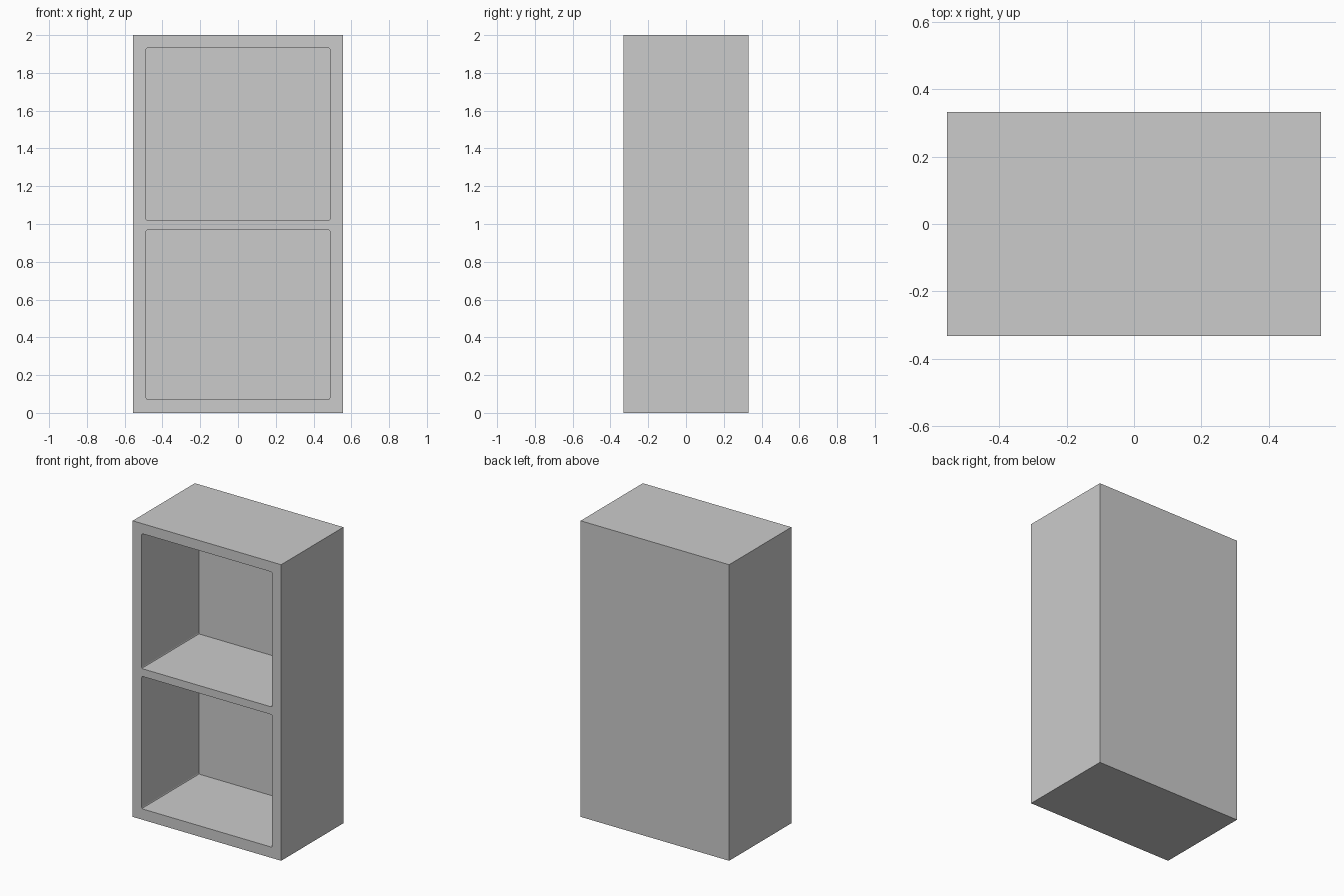
import bpy, bmesh

if "Cube" in bpy.data.objects:
    bpy.data.objects.remove(bpy.data.objects["Cube"])

W, D, H = 1.11, 0.664, 2.0      # outer size
OPEN_W = 0.974                  # compartment width
BACK_Y = 0.28                   # inner face of the back panel
CORNER = 0.008                  # tiny rounding of the compartment corners


def box(name, x0, x1, y0, y1, z0, z1, round_y=0.0):
    """Axis-aligned box, optionally with rounded edges running along y."""
    bm = bmesh.new()
    bmesh.ops.create_cube(bm, size=1)
    for v in bm.verts:
        v.co.x = x1 if v.co.x > 0 else x0
        v.co.y = y1 if v.co.y > 0 else y0
        v.co.z = z1 if v.co.z > 0 else z0
    if round_y:
        edges = [e for e in bm.edges
                 if abs(e.verts[0].co.y - e.verts[1].co.y) > 1e-4]
        bmesh.ops.bevel(bm, geom=edges, offset=round_y, segments=2,
                        profile=0.5, affect='EDGES')
    mesh = bpy.data.meshes.new(name)
    bm.to_mesh(mesh)
    bm.free()
    obj = bpy.data.objects.new(name, mesh)
    bpy.context.collection.objects.link(obj)
    return obj


# Outer carcass
cabinet = box("shelf_cabinet", -W / 2, W / 2, -D / 2, D / 2, 0, H)

# Lower and upper compartments, open at the front
for name, z0, z1 in (("lower_compartment_cutter", 0.073, 0.968),
                     ("upper_compartment_cutter", 1.02, 1.932)):
    cutter = box(name, -OPEN_W / 2, OPEN_W / 2, -D, BACK_Y, z0, z1, CORNER)
    cutter.hide_render = True
    mod = cabinet.modifiers.new(name, 'BOOLEAN')
    mod.operation = 'DIFFERENCE'
    mod.solver = 'EXACT'
    mod.object = cutter
    bpy.context.view_layer.objects.active = cabinet
    bpy.ops.object.modifier_apply(modifier=mod.name)
    bpy.data.objects.remove(cutter)
